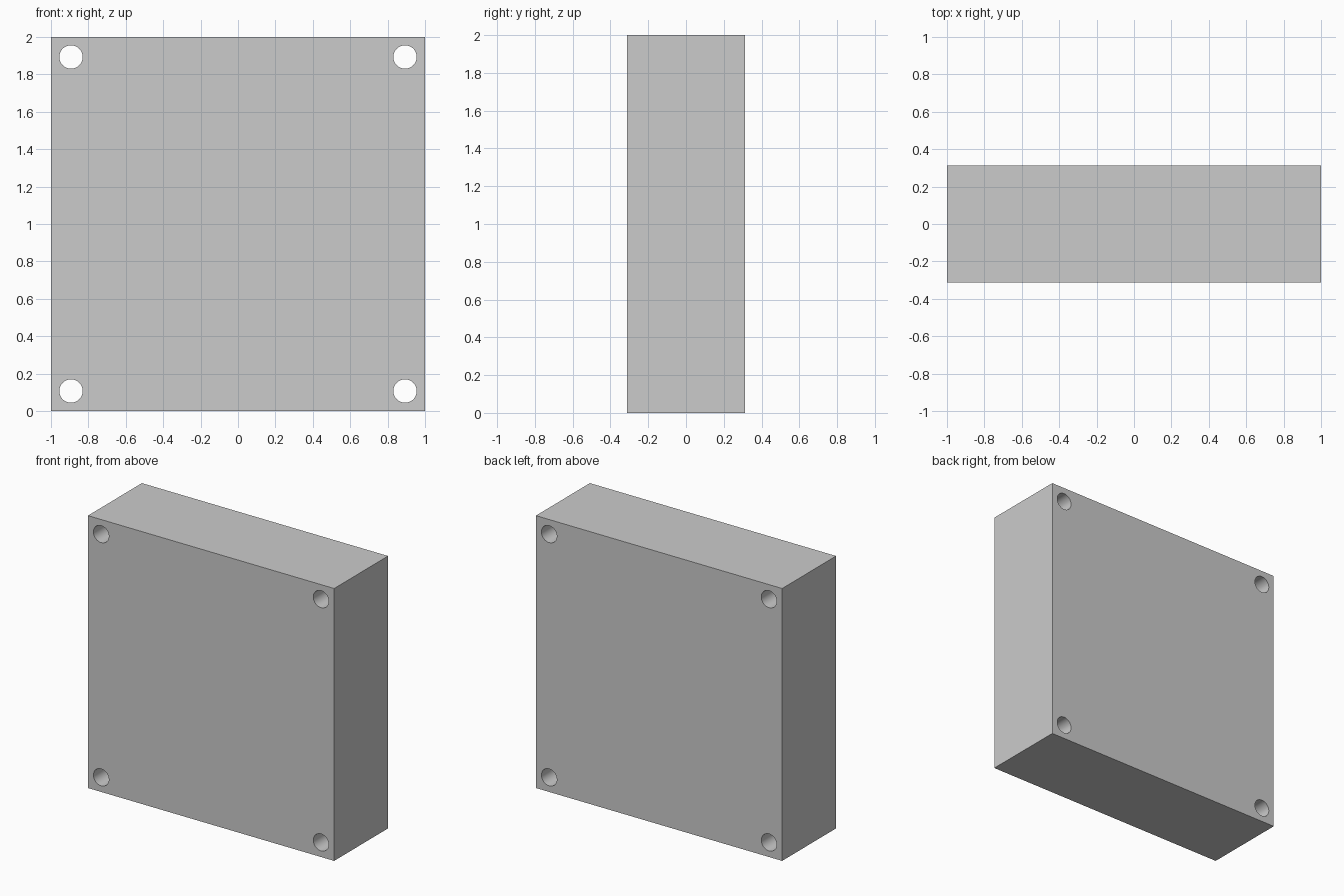
import bpy, bmesh
from math import radians
from mathutils import Matrix

if "Cube" in bpy.data.objects:
    bpy.data.objects.remove(bpy.data.objects["Cube"])

SIZE, DEPTH = 2.0, 0.625
HOLE_R, HOLE_OFF = 0.0625, 0.893


def make_object(name, bm):
    mesh = bpy.data.meshes.new(name)
    bm.to_mesh(mesh)
    bm.free()
    obj = bpy.data.objects.new(name, mesh)
    bpy.context.collection.objects.link(obj)
    return obj


# Square housing block
bm = bmesh.new()
bmesh.ops.create_cube(bm, size=1, matrix=Matrix.Translation((0, 0, SIZE / 2))
                      @ Matrix.Diagonal((SIZE, DEPTH, SIZE, 1)))
block = make_object("housing_block", bm)

# Four corner screw holes running front to back
bm = bmesh.new()
for sx in (-1, 1):
    for sz in (-1, 1):
        place = Matrix.Translation((sx * HOLE_OFF, 0, SIZE / 2 + sz * HOLE_OFF))
        bmesh.ops.create_cone(bm, cap_ends=True, segments=48,
                              radius1=HOLE_R, radius2=HOLE_R, depth=DEPTH + 0.2,
                              matrix=place @ Matrix.Rotation(radians(90), 4, 'X'))
cutter = make_object("screw_hole_cutter", bm)
cutter.hide_render = True

# Cut the holes, then drop the cutter
cut = block.modifiers.new("screw_holes", 'BOOLEAN')
cut.operation = 'DIFFERENCE'
cut.solver = 'EXACT'
cut.object = cutter
bpy.ops.object.select_all(action='DESELECT')
block.select_set(True)
bpy.context.view_layer.objects.active = block
bpy.ops.object.modifier_apply(modifier=cut.name)
bpy.data.objects.remove(cutter)

# Smooth hole walls, sharp edges elsewhere
bpy.ops.object.shade_smooth_by_angle(angle=radians(30))
